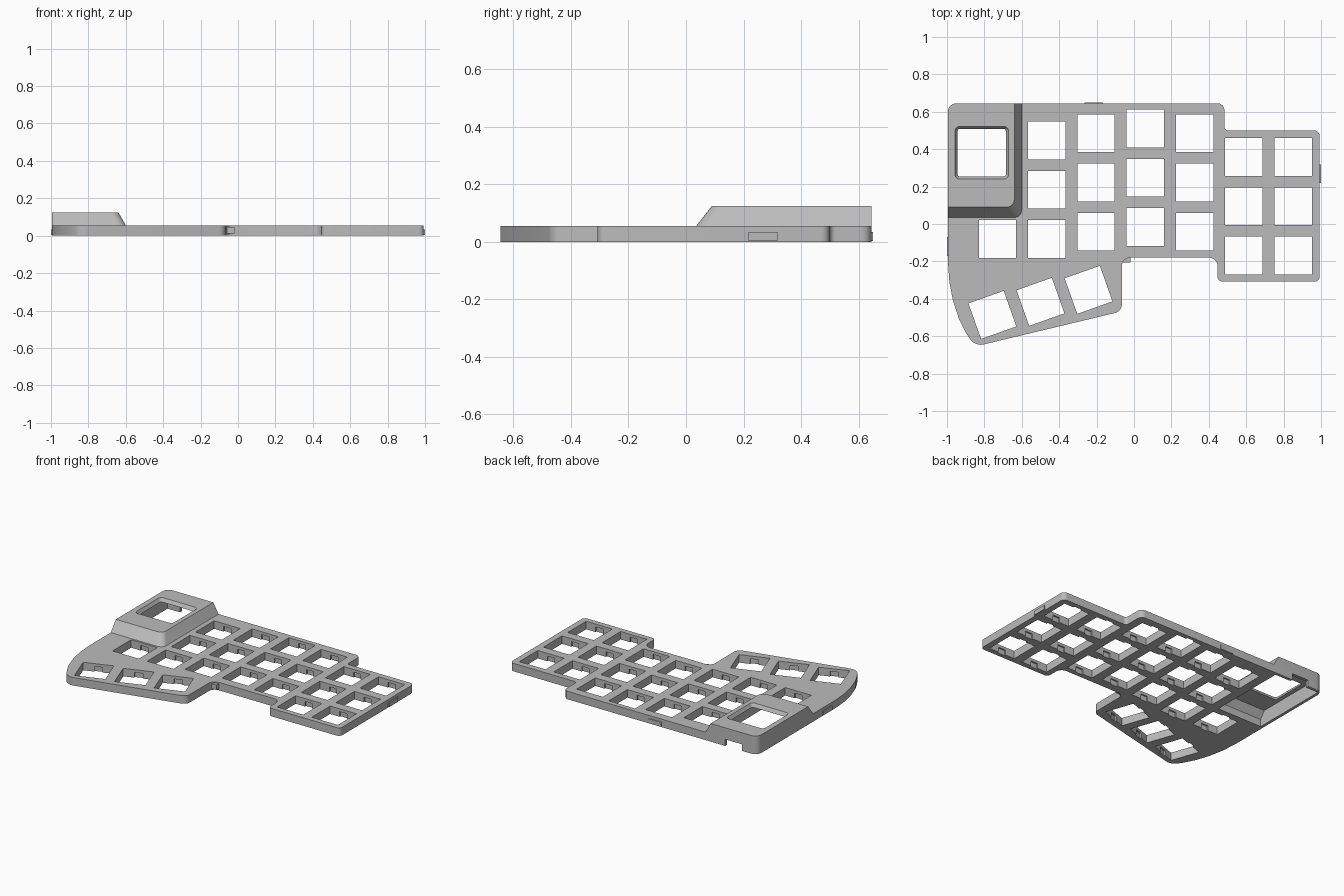
import bpy, bmesh, math
from mathutils import Vector, Matrix

if "Cube" in bpy.data.objects:
    bpy.data.objects.remove(bpy.data.objects["Cube"])

grey = bpy.data.materials.new("case grey")
grey.use_nodes = True
COLOUR = (0.5, 0.5, 0.5, 1)
grey.diffuse_color = COLOUR
grey.node_tree.nodes["Principled BSDF"].inputs["Base Color"].default_value = COLOUR

TOP, POD_TOP = 0.055, 0.125
LEFT, RIGHT, BACK = -0.995, 0.993, 0.645


def rounded(corners, steps=6):
    """Outline from (x, y, radius) corners; radius 0 stays sharp."""
    out = []
    for i, (x, y, r) in enumerate(corners):
        p = Vector((x, y))
        if r == 0:
            out.append(p)
            continue
        before = Vector(corners[i - 1][:2])
        after = Vector(corners[(i + 1) % len(corners)][:2])
        a = p + (before - p).normalized() * r
        b = p + (after - p).normalized() * r
        c = a + b - p
        for k in range(steps + 1):
            t = math.pi / 2 * k / steps
            out.append(c + (a - c) * math.cos(t) + (b - c) * math.sin(t))
    return out


def rect(x0, x1, y0, y1, r=0):
    return rounded([(x0, y0, r), (x1, y0, r), (x1, y1, r), (x0, y1, r)])


def loft(bm, *rings):
    """Closed solid through (outline, height) rings."""
    loops = [[bm.verts.new((p.x, p.y, z)) for p in ring] for ring, z in rings]
    for low, high in zip(loops, loops[1:]):
        for i in range(len(low)):
            bm.faces.new((low[i - 1], low[i], high[i], high[i - 1]))
    bm.faces.new(loops[0])
    bm.faces.new(loops[-1])


def box(bm, centre, size, turn=0):
    m = Matrix.Translation(centre) @ Matrix.Rotation(turn, 4, "Z") @ Matrix.Diagonal((*size, 1))
    bmesh.ops.create_cube(bm, size=1, matrix=m)


def finish(bm, name):
    bmesh.ops.recalc_face_normals(bm, faces=bm.faces)
    mesh = bpy.data.meshes.new(name)
    bm.to_mesh(mesh)
    bm.free()
    mesh.materials.append(grey)
    ob = bpy.data.objects.new(name, mesh)
    bpy.context.collection.objects.link(ob)
    return ob


def combine(ob, other, operation):
    """Apply a boolean and remove the helper."""
    other.hide_render = True
    mod = ob.modifiers.new(operation, "BOOLEAN")
    mod.operation, mod.solver, mod.object = operation, "EXACT", other
    bpy.context.view_layer.update()
    graph = bpy.context.evaluated_depsgraph_get()
    mesh = bpy.data.meshes.new_from_object(ob.evaluated_get(graph))
    ob.modifiers.clear()
    ob.data = mesh
    bpy.data.objects.remove(other)


# Plate with a curved outer thumb edge
bm = bmesh.new()
outline = rounded([
    (LEFT, BACK, 0.045), (LEFT, -0.2, 0), (-0.987, -0.31, 0), (-0.968, -0.41, 0),
    (-0.935, -0.51, 0), (-0.9, -0.58, 0), (-0.85, -0.655, 0.045),
    (-0.065, -0.467, 0.035), (-0.065, -0.18, 0.045), (0.447, -0.18, 0.045),
    (0.447, -0.307, 0.025), (RIGHT, -0.307, 0.025), (RIGHT, 0.5, 0.03),
    (0.483, 0.5, 0.02), (0.483, BACK, 0.035)])
loft(bm, (outline, 0), (outline, TOP))
case = finish(bm, "keyboard_case")

# Raised display housing, sloped on two sides
def pod_ring(z):
    s = (POD_TOP - z) / (POD_TOP - TOP)
    return rounded([(LEFT, BACK, 0.045), (LEFT, 0.09 - 0.055 * s, 0),
                    (-0.64 + 0.04 * s, 0.09 - 0.055 * s, 0.04),
                    (-0.64 + 0.04 * s, BACK, 0)]), z

bm = bmesh.new()
loft(bm, pod_ring(0.03), pod_ring(POD_TOP))
combine(case, finish(bm, "display_housing"), "UNION")

# Hollow under the housing
bm = bmesh.new()
loft(bm, (rect(-0.975, -0.63, 0.07, 0.625), -0.02),
     (rect(-0.975, -0.63, 0.07, 0.625), 0.05),
     (rect(-0.975, -0.655, 0.105, 0.625), 0.1))
combine(case, finish(bm, "housing_hollow"), "DIFFERENCE")

# Chamfered display window
bm = bmesh.new()
inner = rect(-0.944, -0.684, 0.253, 0.509, 0.015)
outer = rect(-0.957, -0.671, 0.24, 0.522, 0.025)
loft(bm, (inner, 0.06), (inner, 0.103), (outer, POD_TOP), (outer, 0.15))
combine(case, finish(bm, "display_window"), "DIFFERENCE")

# Cable slot in the back wall
bm = bmesh.new()
box(bm, (-0.815, BACK, 0.01), (0.13, 0.1, 0.07))
combine(case, finish(bm, "cable_slot"), "DIFFERENCE")

# Key positions: staggered columns plus three turned thumb keys
PITCH = 0.2635
columns = [(-0.08, 1), (-0.08, 3), (-0.042, 3), (-0.016, 3), (-0.042, 3), (-0.169, 3), (-0.169, 3)]
keys = [(-0.73 + PITCH * c, y + PITCH * row, 0)
        for c, (y, rows) in enumerate(columns) for row in range(rows)]
thumb_turn = math.radians(19.5)
keys += [(-0.757, -0.486, thumb_turn), (-0.5, -0.416, thumb_turn), (-0.243, -0.352, thumb_turn)]

# Square key openings
bm = bmesh.new()
for x, y, turn in keys:
    box(bm, (x, y, 0.03), (0.2, 0.202, 0.2), turn)
combine(case, finish(bm, "key_openings"), "DIFFERENCE")

# Clip notches under the front and back lip of each opening
bm = bmesh.new()
for x, y, turn in keys:
    box(bm, (x, y, 0.01), (0.055, 0.222, 0.05), turn)
combine(case, finish(bm, "clip_notches"), "DIFFERENCE")

bpy.ops.object.select_all(action="DESELECT")
case.select_set(True)
bpy.context.view_layer.objects.active = case
bpy.ops.object.shade_smooth_by_angle(angle=math.radians(25))

# Small tabs on the outer walls
for name, centre, size in [
        ("right_tab", (RIGHT, 0.268, 0.019), (0.014, 0.1, 0.03)),
        ("left_tab", (LEFT, -0.12, 0.019), (0.01, 0.1, 0.03)),
        ("back_tab", (-0.215, BACK, 0.019), (0.1, 0.01, 0.03)),
        ("thumb_tab", (-0.04, -0.19, 0.028), (0.04, 0.03, 0.035))]:
    bm = bmesh.new()
    box(bm, centre, size)
    finish(bm, name)
